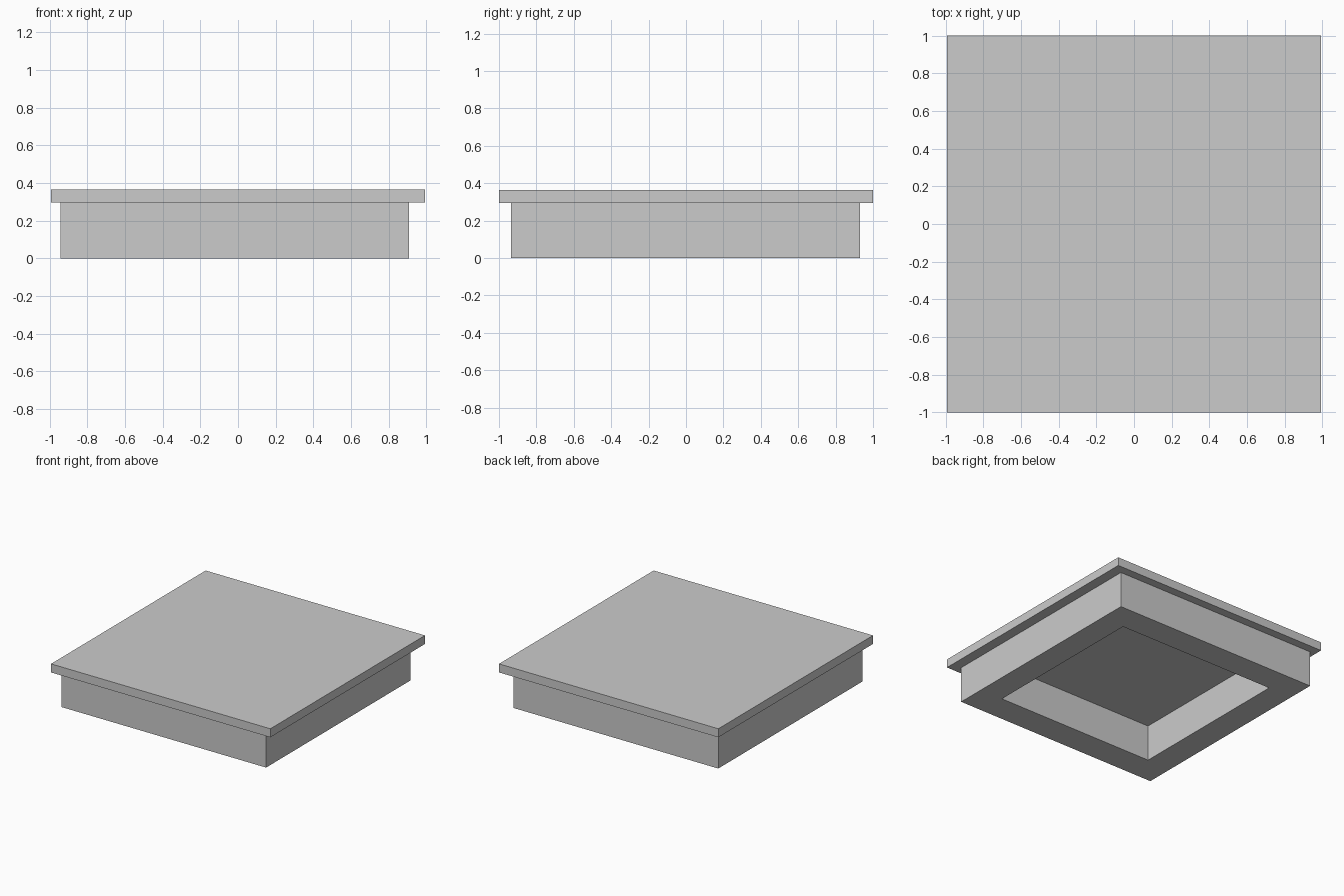
import bpy, bmesh

if "Cube" in bpy.data.objects:
    bpy.data.objects.remove(bpy.data.objects["Cube"])


def finish(name, bm):
    bmesh.ops.recalc_face_normals(bm, faces=bm.faces)
    mesh = bpy.data.meshes.new(name)
    bm.to_mesh(mesh)
    bm.free()
    obj = bpy.data.objects.new(name, mesh)
    bpy.context.collection.objects.link(obj)
    return obj


def ring(bm, rect, z):
    x0, x1, y0, y1 = rect
    return [bm.verts.new((x, y, z)) for x, y in ((x0, y0), (x1, y0), (x1, y1), (x0, y1))]


def bridge(bm, a, b):
    for i in range(4):
        j = (i + 1) % 4
        bm.faces.new((a[i], a[j], b[j], b[i]))


# Top slab: thin overhanging plate
bm = bmesh.new()
slab = (-0.993, 0.993, -1.0, 1.0)
low, high = ring(bm, slab, 0.295), ring(bm, slab, 0.365)
bridge(bm, low, high)
bm.faces.new(low)
bm.faces.new(high)
finish("top_slab", bm)

# Base frame: thick rectangular ring, hollow up to the slab's underside
bm = bmesh.new()
outer = (-0.944, 0.909, -0.935, 0.931)
inner = (-0.728, 0.703, -0.704, 0.710)
loops = [ring(bm, outer, 0), ring(bm, outer, 0.295), ring(bm, inner, 0.295), ring(bm, inner, 0)]
for i in range(4):
    bridge(bm, loops[i], loops[(i + 1) % 4])
finish("base_frame", bm)
